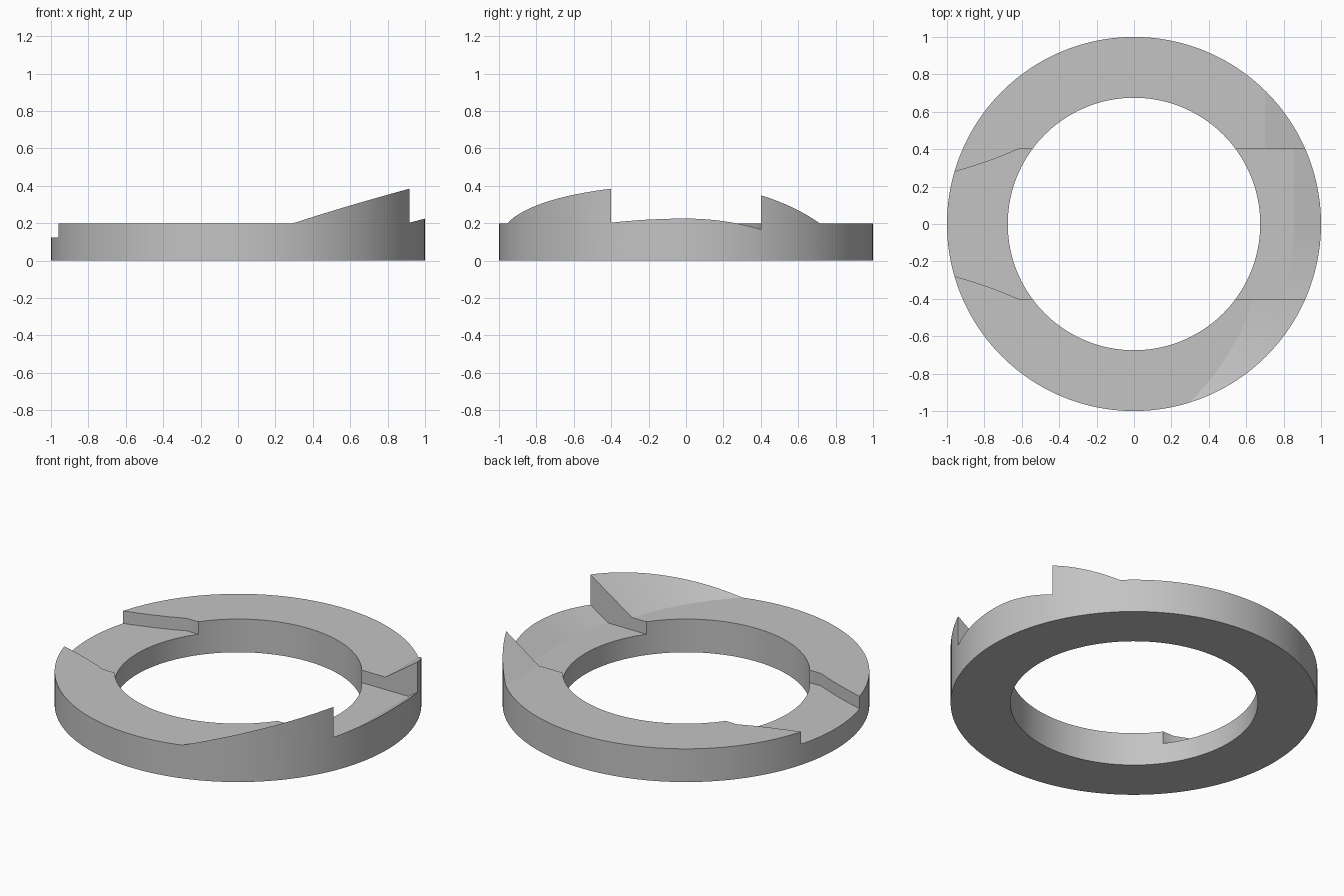
import bpy, bmesh
from math import sin, cos, asin, pi

if "Cube" in bpy.data.objects:
    bpy.data.objects.remove(bpy.data.objects["Cube"])

INNER, OUTER, SEGMENTS = 0.675, 1.0, 160
TOP, FLOOR, HALF_SLOT = 0.2, 0.125, 0.4
RAMP_CENTRE, SLOPE = -0.63, 0.69

grey = bpy.data.materials.new("plain grey")
grey.use_nodes = True
grey.diffuse_color = (0.55, 0.55, 0.55, 1)
grey.node_tree.nodes["Principled BSDF"].inputs["Base Color"].default_value = (0.55, 0.55, 0.55, 1)


def loft(name, levels):
    """Closed solid through matching outlines, each given as (points, z)."""
    bm = bmesh.new()
    rows = [[bm.verts.new((x, y, z)) for x, y in points] for points, z in levels]
    n = len(rows[0])
    for low, high in zip(rows, rows[1:]):
        for i in range(n):
            j = (i + 1) % n
            bm.faces.new((low[i], low[j], high[j], high[i]))
    bm.faces.new(rows[0][::-1])
    bm.faces.new(rows[-1])
    bmesh.ops.recalc_face_normals(bm, faces=bm.faces)
    mesh = bpy.data.meshes.new(name)
    bm.to_mesh(mesh)
    bm.free()
    obj = bpy.data.objects.new(name, mesh)
    bpy.context.collection.objects.link(obj)
    mesh.materials.append(grey)
    return obj


def circle(radius):
    return [(radius * cos(2 * pi * i / SEGMENTS), radius * sin(2 * pi * i / SEGMENTS))
            for i in range(SEGMENTS)]


def ramp_arc(radius, sweep, steps=48):
    """Arc that ends heading straight back, where the ramp turns straight."""
    return [(RAMP_CENTRE + radius * cos(a), radius * sin(a))
            for a in (sweep * (i / steps - 1) for i in range(steps + 1))]


def cut(target, cutter):
    cutter.hide_render = True
    mod = target.modifiers.new("cut", "BOOLEAN")
    mod.operation, mod.solver, mod.object = "DIFFERENCE", "EXACT", cutter
    bpy.context.view_layer.objects.active = target
    bpy.ops.object.modifier_apply(modifier=mod.name)
    bpy.data.objects.remove(cutter)


# Tall ring blank
ring = loft("cam_ring", [(circle(OUTER), 0), (circle(OUTER), 0.5)])
cut(ring, loft("bore_cutter", [(circle(INNER), -0.1), (circle(INNER), 0.6)]))


# Flat top that rises into the sloping outer wedges
def top_outline(grow):
    r = 1.33 + grow
    return ramp_arc(r, pi / 2) + [(RAMP_CENTRE + r, 1.5), (-1.5, 1.5), (-1.5, -r)]


cut(ring, loft("top_cutter", [(top_outline(g), TOP + SLOPE * g) for g in (0, 0.7)]))


# Slot between the wedges, with a floor that rises at the rim
def slot_outline(grow):
    r = 1.485 + grow
    return ramp_arc(r, asin(HALF_SLOT / r)) + [
        (RAMP_CENTRE + r, HALF_SLOT), (0.3, HALF_SLOT), (0.3, -HALF_SLOT)]


cut(ring, loft("slot_cutter", [(slot_outline(0), FLOOR),
                               (slot_outline(0.3), FLOOR + SLOPE * 0.3),
                               (slot_outline(0.3), 0.7)]))

# Opposite notch, narrowing toward the rim
edge = [(-0.3, 0.4), (-0.62, 0.4), (-0.7, 0.366), (-0.79, 0.332), (-0.88, 0.303),
        (-0.96, 0.279), (-1.1, 0.24)]
notch = edge + [(x, -y) for x, y in reversed(edge)]
cut(ring, loft("notch_cutter", [(notch, FLOOR), (notch, 0.7)]))

# Smooth round walls, crisp corners
bpy.ops.object.select_all(action="DESELECT")
ring.select_set(True)
bpy.context.view_layer.objects.active = ring
bpy.ops.object.shade_smooth_by_angle(angle=pi / 6)
